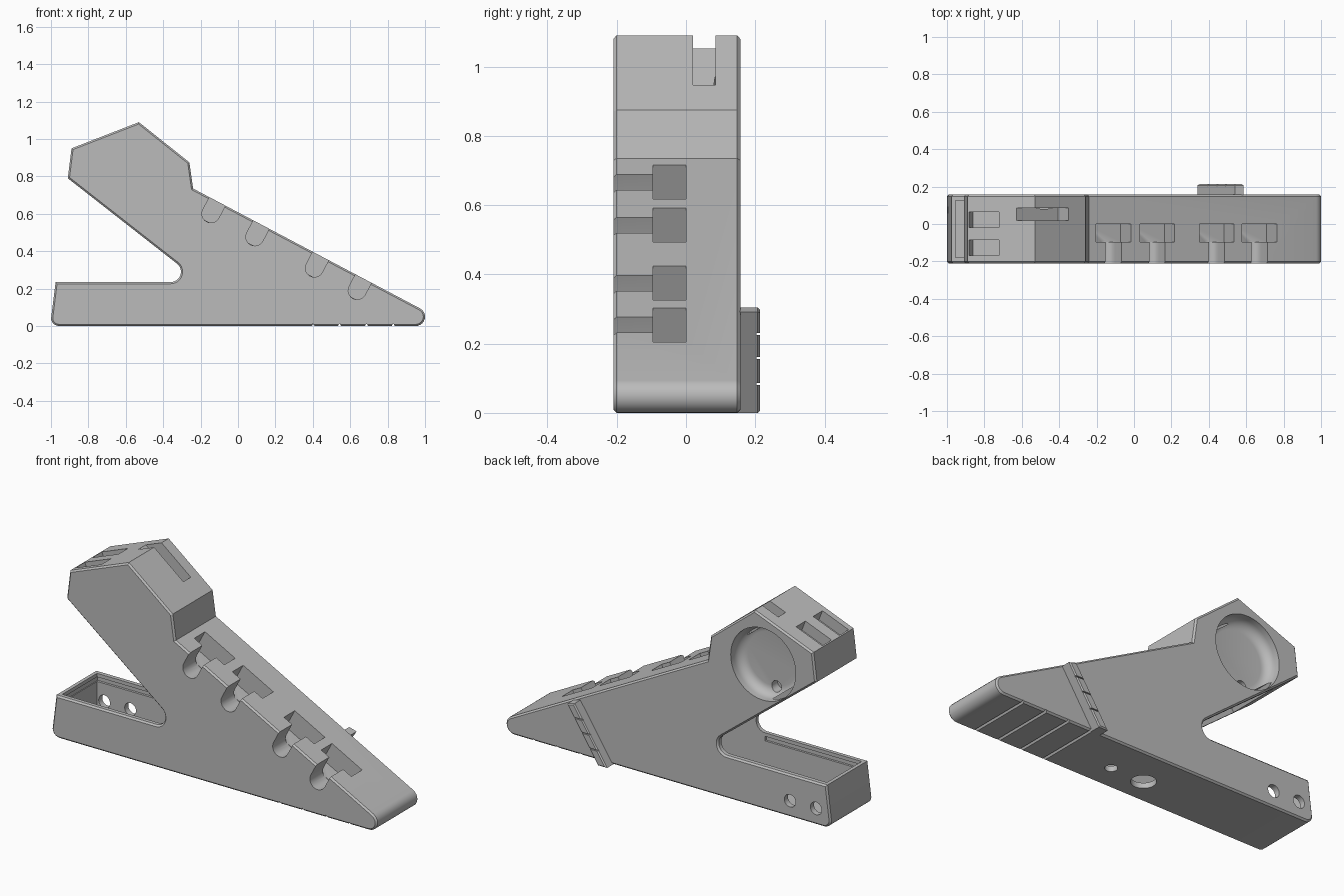
import bpy, bmesh
from math import sin, cos, radians, tau
from mathutils import Matrix, Vector

old = bpy.data.objects.get("Cube")
if old:
    bpy.data.objects.remove(old, do_unlink=True)

grey = bpy.data.materials.new("mid grey")
grey.use_nodes = True
grey.diffuse_color = (0.5, 0.5, 0.5, 1)
grey.node_tree.nodes["Principled BSDF"].inputs["Base Color"].default_value = (0.5, 0.5, 0.5, 1)

FRONT, BACK = -0.21, 0.157


def arc(cx, cz, r, start, end, steps=10):
    angles = [radians(start + (end - start) * i / steps) for i in range(steps + 1)]
    return [(cx + r * cos(a), cz + r * sin(a)) for a in angles]


def circle(cx, cz, r, n=32):
    return [(cx + r * cos(tau * i / n), cz + r * sin(tau * i / n)) for i in range(n)]


def prism(name, points, y0, y1, bevel=0, segments=1, ends=(0, 1), upright=False):
    """Extrude an x-z outline along y, optionally rounding the rims of its end caps."""
    bm = bmesh.new()
    rings = [[bm.verts.new((x, y, z)) for x, z in points] for y in (y0, y1)]
    caps = [bm.faces.new(ring) for ring in rings]
    n = len(points)
    for i in range(n):
        j = (i + 1) % n
        bm.faces.new((rings[0][i], rings[0][j], rings[1][j], rings[1][i]))
    bmesh.ops.recalc_face_normals(bm, faces=bm.faces)
    if bevel:
        edges = [e for k in ends for e in caps[k].edges]
        bmesh.ops.bevel(bm, geom=edges, offset=bevel, segments=segments,
                        profile=0.5, affect='EDGES')
    if upright:
        bm.transform(Matrix.Rotation(radians(90), 4, 'X'))
    mesh = bpy.data.meshes.new(name)
    bm.to_mesh(mesh)
    bm.free()
    mesh.materials.append(grey)
    obj = bpy.data.objects.new(name, mesh)
    bpy.context.collection.objects.link(obj)
    return obj


def activate(obj):
    bpy.ops.object.select_all(action='DESELECT')
    obj.select_set(True)
    bpy.context.view_layer.objects.active = obj


def cut(target, points, y0, y1, **options):
    cutter = prism("cutter", points, y0, y1, **options)
    cutter.hide_render = True
    mod = target.modifiers.new("cut", 'BOOLEAN')
    mod.operation, mod.solver, mod.object = 'DIFFERENCE', 'EXACT', cutter
    activate(target)
    bpy.ops.object.modifier_apply(modifier=mod.name)
    bpy.data.objects.remove(cutter, do_unlink=True)


# Main body outline: foot, notch, head and sloping top
outline = (arc(-0.955, 0.045, 0.045, 187, 270)
           + arc(0.95, 0.05, 0.05, -90, 62)
           + [(-0.24, 0.735), (-0.26, 0.875), (-0.53, 1.09), (-0.89, 0.95), (-0.91, 0.79)]
           + arc(-0.36, 0.29, 0.055, 52, -90, 12)
           + [(-0.975, 0.235)])
body = prism("body", outline, FRONT, BACK, bevel=0.009)

# Hollow tray with an opening that wraps around the notch
cut(body, [(-0.955, 0.03), (0.2, 0.03), (0.2, 0.25), (-0.1, 0.42), (-0.28, 0.34),
           (-0.76, 0.72), (-0.8, 0.66), (-0.45, 0.3), (-0.955, 0.3)], -0.18, 0.125)
# Lid groove under the tray rim
cut(body, [(-0.96, 0.19), (-0.36, 0.19), (-0.36, 0.215), (-0.96, 0.215)], -0.192, 0.138)

# Round-bottomed slots and square pockets along the slope
along = Vector((0.885, -0.465)).normalized()
out = Vector((-along.y, along.x))
start = Vector((-0.24, 0.735))
for x in (-0.11, 0.125, 0.443, 0.672):
    mid = start + along * ((x - start.x) / along.x)
    base = mid - out * 0.075
    tilt = -27.7
    slot = arc(base.x, base.y, 0.048, tilt - 180, tilt, 12)
    slot += [tuple(base + along * 0.048 + out * 0.2), tuple(base - along * 0.048 + out * 0.2)]
    cut(body, slot, FRONT - 0.05, -0.09)
    pocket = [tuple(mid + along * (a * 0.105) + out * d)
              for a, d in ((-1, -0.12), (1, -0.12), (1, 0.1), (-1, 0.1))]
    cut(body, pocket, -0.095, 0.0)

# Head slots: one through the peak, two on the rear top face
peak = Vector((-0.53, 1.09))
fall = Vector((0.27, -0.215)).normalized()
up = Vector((-fall.y, fall.x))
cut(body, [tuple(peak + fall * a + up * d)
           for a, d in ((-0.1, -0.09), (0.23, -0.09), (0.23, 0.1), (-0.1, 0.1))], 0.02, 0.085)
rise = Vector((0.36, 0.14)).normalized()
top = Vector((-rise.y, rise.x))
corner = Vector((-0.89, 0.95))
for y in (-0.168, -0.018):
    cut(body, [tuple(corner + rise * a + top * d)
               for a, d in ((0.008, -0.06), (0.18, -0.06), (0.18, 0.1), (0.008, 0.1))], y, y + 0.082)

# Dished round recess in the back of the head, with a small drain hole
cut(body, circle(-0.585, 0.805, 0.2, 64), BACK - 0.08, BACK + 0.05,
    bevel=0.05, segments=6, ends=(0,))
cut(body, circle(-0.612, 0.66, 0.03, 24), BACK - 0.13, BACK - 0.02)

# Holes in the back wall of the tray and through the base
for x in (-0.91, -0.75):
    cut(body, circle(x, 0.09, 0.035), 0.1, 0.2)
for x, r in ((-0.11, 0.063), (0.094, 0.032)):
    cut(body, circle(x, 0.06, r), -0.1, 0.1, upright=True)

# Grip grooves under the toe
for x in (0.4, 0.543, 0.687, 0.83):
    cut(body, [(x - 0.01, -0.002), (x + 0.01, -0.002), (x, 0.014)], FRONT - 0.05, BACK + 0.05)

# Slanted rail on the back with small notches
rail = prism("back_rail", [(0.34, 0), (0.395, 0), (0.585, 0.292), (0.54, 0.305)],
             BACK - 0.01, 0.213, bevel=0.006, ends=(1,))
for z in (0.08, 0.155, 0.225):
    cut(rail, [(0.3, z), (0.65, z), (0.65, z + 0.006), (0.3, z + 0.006)], 0.204, 0.25)

for obj in (body, rail):
    activate(obj)
    bpy.ops.object.shade_smooth_by_angle(angle=radians(30))
